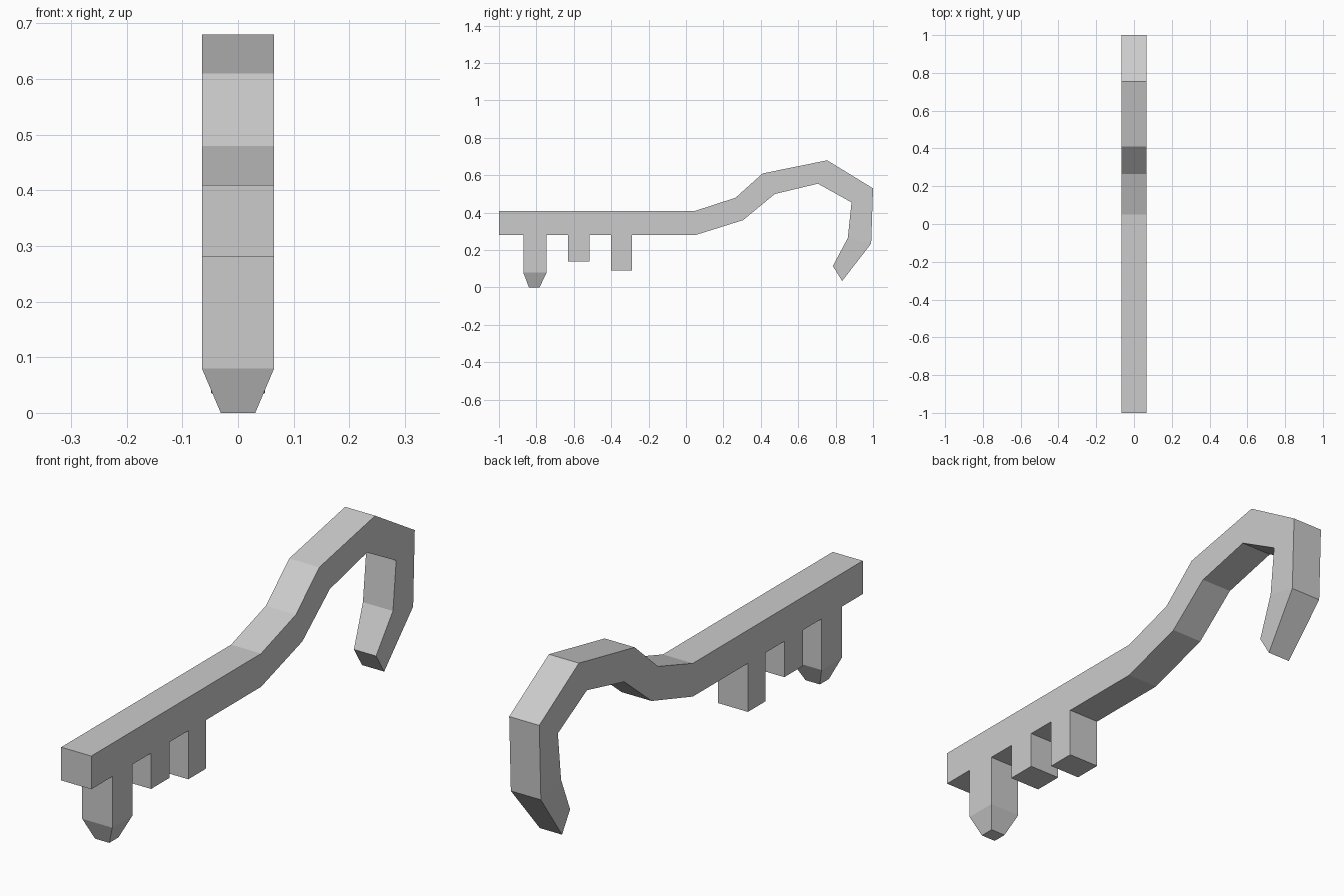
import bpy
import bmesh
from math import radians

if "Cube" in bpy.data.objects:
    bpy.data.objects.remove(bpy.data.objects["Cube"])

HALF = 0.065           # half width of the bar
TOP, UNDER = 0.41, 0.28

# teeth: y start, y end, bottom z
TEETH = [(-0.87, -0.745, 0.08), (-0.63, -0.515, 0.14), (-0.40, -0.29, 0.09)]

# stations along the bar: (upper y, z), (lower y, z), half width
ys = [-1.0] + [y for t in TEETH for y in t[:2]] + [0.05]
stations = [((y, TOP), (y, UNDER), HALF) for y in ys]
stations += [
    ((0.265, 0.48), (0.305, 0.36), HALF),
    ((0.41, 0.61), (0.475, 0.50), HALF),
    ((0.755, 0.68), (0.705, 0.555), HALF),
    ((1.0, 0.53), (0.885, 0.455), HALF),
    ((0.99, 0.235), (0.865, 0.265), HALF),
    ((0.835, 0.035), (0.785, 0.115), 0.048),
]

bm = bmesh.new()

# bar and curved hook
rings = []
for (uy, uz), (ly, lz), w in stations:
    rings.append([bm.verts.new(p) for p in
                  ((-w, uy, uz), (w, uy, uz), (w, ly, lz), (-w, ly, lz))])
undersides = []
for a, b in zip(rings, rings[1:]):
    for i in range(4):
        j = (i + 1) % 4
        face = bm.faces.new((a[i], a[j], b[j], b[i]))
        if i == 2:
            undersides.append(face)
bm.faces.new(rings[0])
bm.faces.new(rings[-1][::-1])


def extrude_down(face, z):
    new = bmesh.ops.extrude_discrete_faces(bm, faces=[face])["faces"][0]
    for v in new.verts:
        v.co.z = z
    return new


# teeth pulled down from the underside
for n, (y0, y1, z) in enumerate(TEETH):
    end = extrude_down(undersides[1 + 2 * n], z)
    if n == 0:
        # tapered tip of the long tooth
        tip = extrude_down(end, 0.0)
        mid = (y0 + y1) / 2
        for v in tip.verts:
            v.co.x *= 0.031 / HALF
            v.co.y = mid - 0.004 + (v.co.y - mid) * 0.45

bmesh.ops.recalc_face_normals(bm, faces=bm.faces[:])
bmesh.ops.dissolve_limit(bm, angle_limit=radians(0.5),
                         verts=bm.verts[:], edges=bm.edges[:])

mesh = bpy.data.meshes.new("toothed_hook_bar")
bm.to_mesh(mesh)
bm.free()
bar = bpy.data.objects.new("toothed_hook_bar", mesh)
bpy.context.collection.objects.link(bar)
